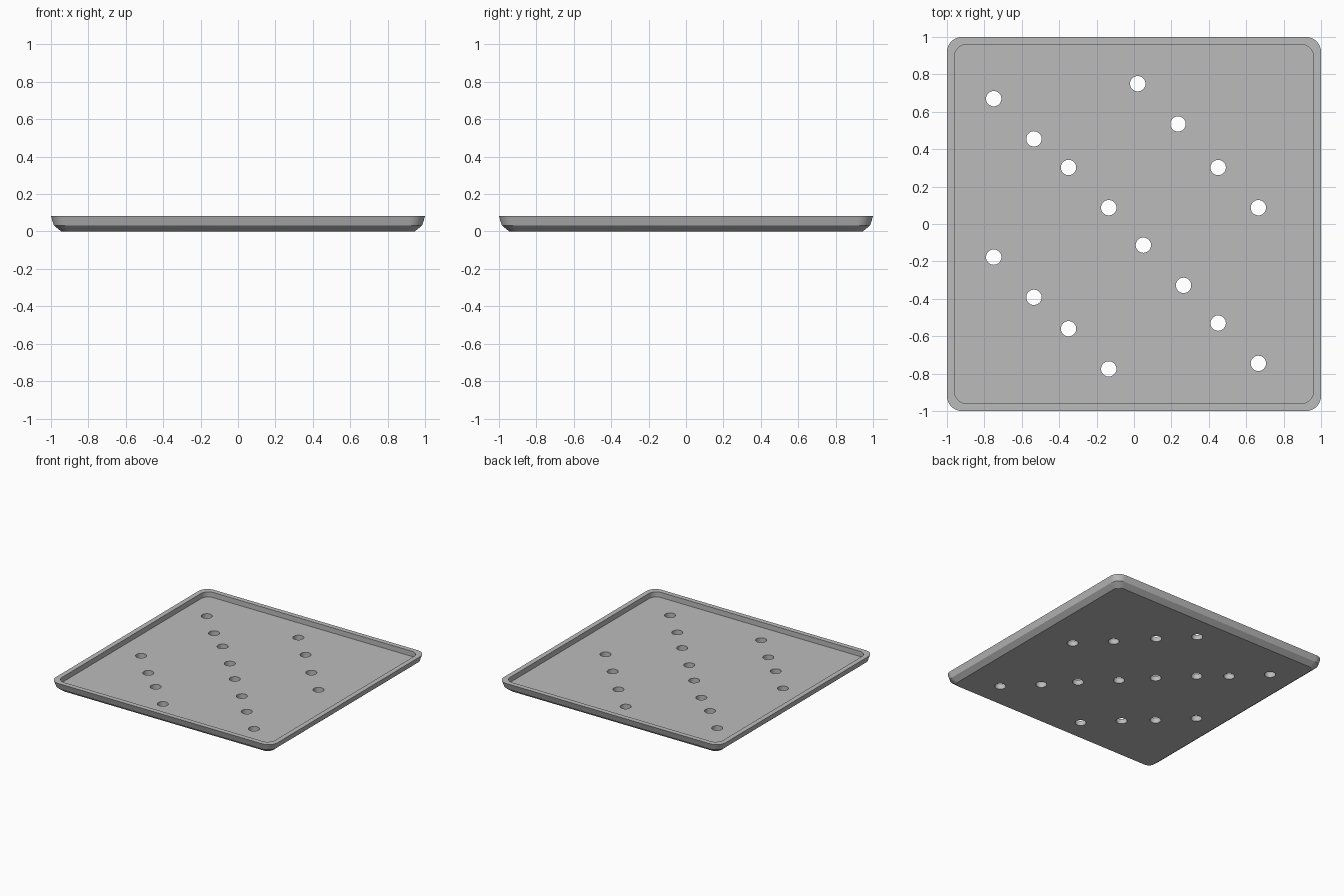
import bpy, bmesh, math

if "Cube" in bpy.data.objects:
    bpy.data.objects.remove(bpy.data.objects["Cube"])

HOLE_RADIUS = 0.041
CORNER_STEPS = 8

grey = bpy.data.materials.new("plain grey")
grey.diffuse_color = (0.5, 0.5, 0.5, 1)
grey.use_nodes = True
grey.node_tree.nodes["Principled BSDF"].inputs["Base Color"].default_value = grey.diffuse_color


def rounded_square(bm, half, radius, z):
    """Ring of vertices around a square with rounded corners."""
    ring = []
    for corner, (sx, sy) in enumerate([(1, 1), (-1, 1), (-1, -1), (1, -1)]):
        for i in range(CORNER_STEPS + 1):
            a = math.pi / 2 * (corner + i / CORNER_STEPS)
            ring.append(bm.verts.new((sx * (half - radius) + radius * math.cos(a),
                                      sy * (half - radius) + radius * math.sin(a), z)))
    return ring


def make_object(name, bm):
    bmesh.ops.recalc_face_normals(bm, faces=bm.faces)
    mesh = bpy.data.meshes.new(name)
    bm.to_mesh(mesh)
    bm.free()
    mesh.materials.append(grey)
    obj = bpy.data.objects.new(name, mesh)
    bpy.context.collection.objects.link(obj)
    return obj


# Tray: underside, chamfer, flared side, flat rim, inner wall, recessed floor
bm = bmesh.new()
sections = [(0.945, 0.05, 0), (0.985, 0.07, 0.033), (1.0, 0.08, 0.082),
            (0.96, 0.065, 0.082), (0.96, 0.065, 0.04)]
rings = [rounded_square(bm, *s) for s in sections]
for lower, upper in zip(rings, rings[1:]):
    n = len(lower)
    for i in range(n):
        j = (i + 1) % n
        bm.faces.new((lower[i], lower[j], upper[j], upper[i]))
bm.faces.new(rings[0])
bm.faces.new(rings[-1])
tray = make_object("tray", bm)

# Round through holes, in diagonal pairs
pair_starts = [(-0.75, 0.67), (-0.35, 0.302), (0.02, 0.75), (0.45, 0.302),
               (-0.75, -0.177), (-0.35, -0.56), (0.05, -0.113), (0.45, -0.53)]
bm = bmesh.new()
for x, y in pair_starts:
    for step in (0, 0.215):
        drill = bmesh.ops.create_cone(bm, cap_ends=True, segments=32, depth=0.4,
                                      radius1=HOLE_RADIUS, radius2=HOLE_RADIUS)
        bmesh.ops.translate(bm, verts=drill["verts"], vec=(x + step, y - step, 0))
cutter = make_object("hole_cutter", bm)
cutter.hide_render = True

bpy.context.view_layer.objects.active = tray
tray.select_set(True)
cut = tray.modifiers.new("holes", 'BOOLEAN')
cut.operation = 'DIFFERENCE'
cut.solver = 'EXACT'
cut.object = cutter
bpy.ops.object.modifier_apply(modifier=cut.name)
bpy.data.objects.remove(cutter)

# Smooth corners and hole walls, crisp edges
bpy.ops.object.shade_smooth_by_angle(angle=math.radians(25))
